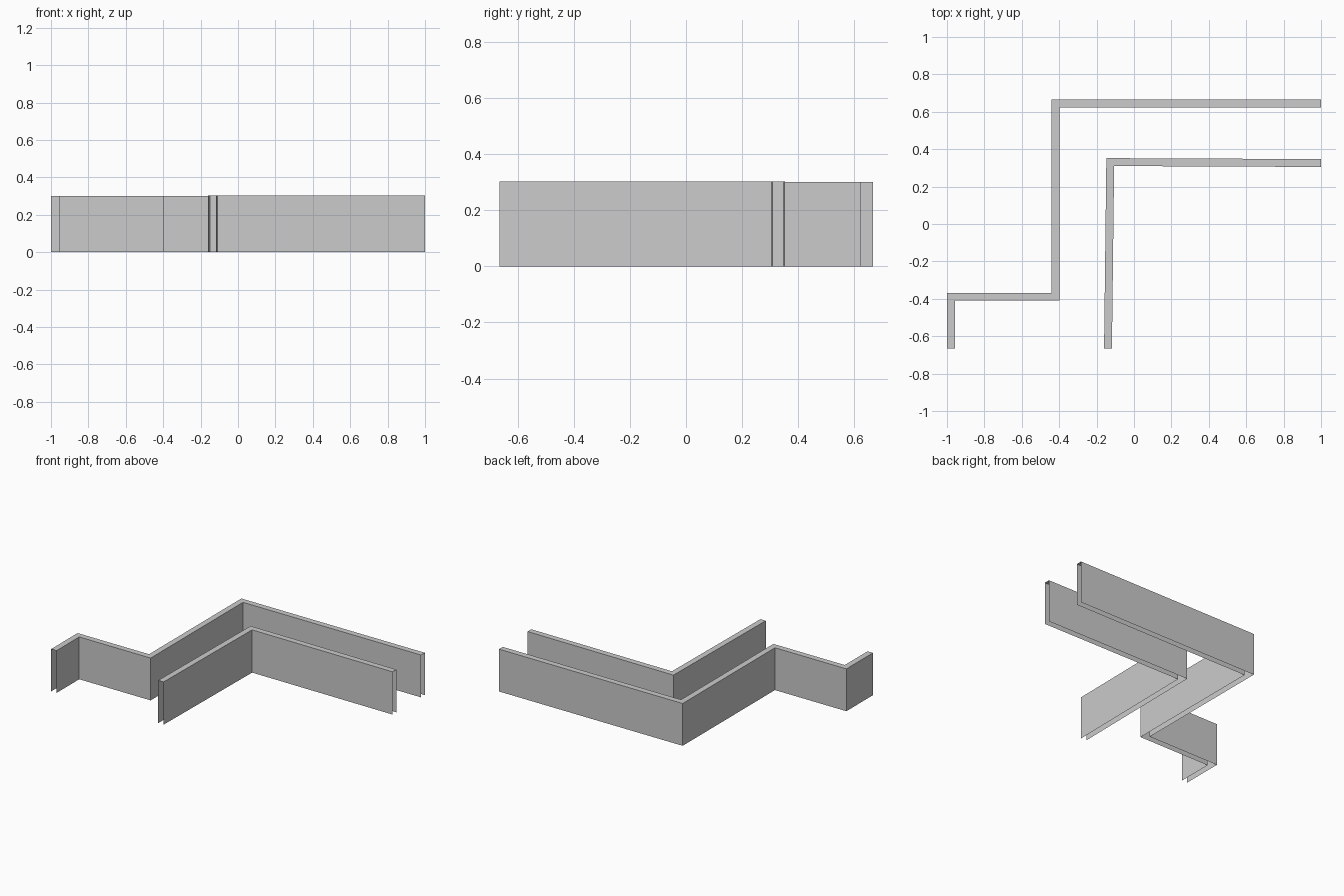
import bpy, bmesh
from mathutils import Vector

if "Cube" in bpy.data.objects:
    bpy.data.objects.remove(bpy.data.objects["Cube"])

WIDTH = 0.042


def offset_points(path, dist):
    """Shift a polyline sideways (positive = left) with mitred corners."""
    pts = [Vector(p) for p in path]
    dirs = [(b - a).normalized() for a, b in zip(pts, pts[1:])]
    norms = [Vector((-d.y, d.x)) for d in dirs]
    result = []
    for i, p in enumerate(pts):
        n0 = norms[max(i - 1, 0)]
        n1 = norms[min(i, len(norms) - 1)]
        miter = (n0 + n1) / (1 + n0.dot(n1))
        result.append(p + miter * dist)
    return result


def hollow_wall(name, path, height):
    """Two upright sheets joined by a top strip; open below and at the ends."""
    left = offset_points(path, WIDTH / 2)
    right = offset_points(path, -WIDTH / 2)
    bm = bmesh.new()
    sections = []
    for l, r in zip(left, right):
        corners = [(l.x, l.y, 0), (l.x, l.y, height),
                   (r.x, r.y, height), (r.x, r.y, 0)]
        sections.append([bm.verts.new(c) for c in corners])
    for a, b in zip(sections, sections[1:]):
        for k in range(3):
            bm.faces.new((a[k], a[k + 1], b[k + 1], b[k]))
    # make the shell face outward: top strip points up
    bm.normal_update()
    if max(bm.faces, key=lambda f: abs(f.normal.z)).normal.z < 0:
        bmesh.ops.reverse_faces(bm, faces=bm.faces[:])
    mesh = bpy.data.meshes.new(name)
    bm.to_mesh(mesh)
    bm.free()
    obj = bpy.data.objects.new(name, mesh)
    bpy.context.collection.objects.link(obj)
    return obj


# Long stepped wall
hollow_wall("outer_wall", [(-0.979, -0.665), (-0.979, -0.389), (-0.419, -0.389),
                           (-0.419, 0.645), (1.0, 0.645)], 0.30)

# Short corner wall, slightly out of square
hollow_wall("inner_wall", [(-0.139, -0.665), (-0.127, 0.331), (1.0, 0.326)], 0.303)
